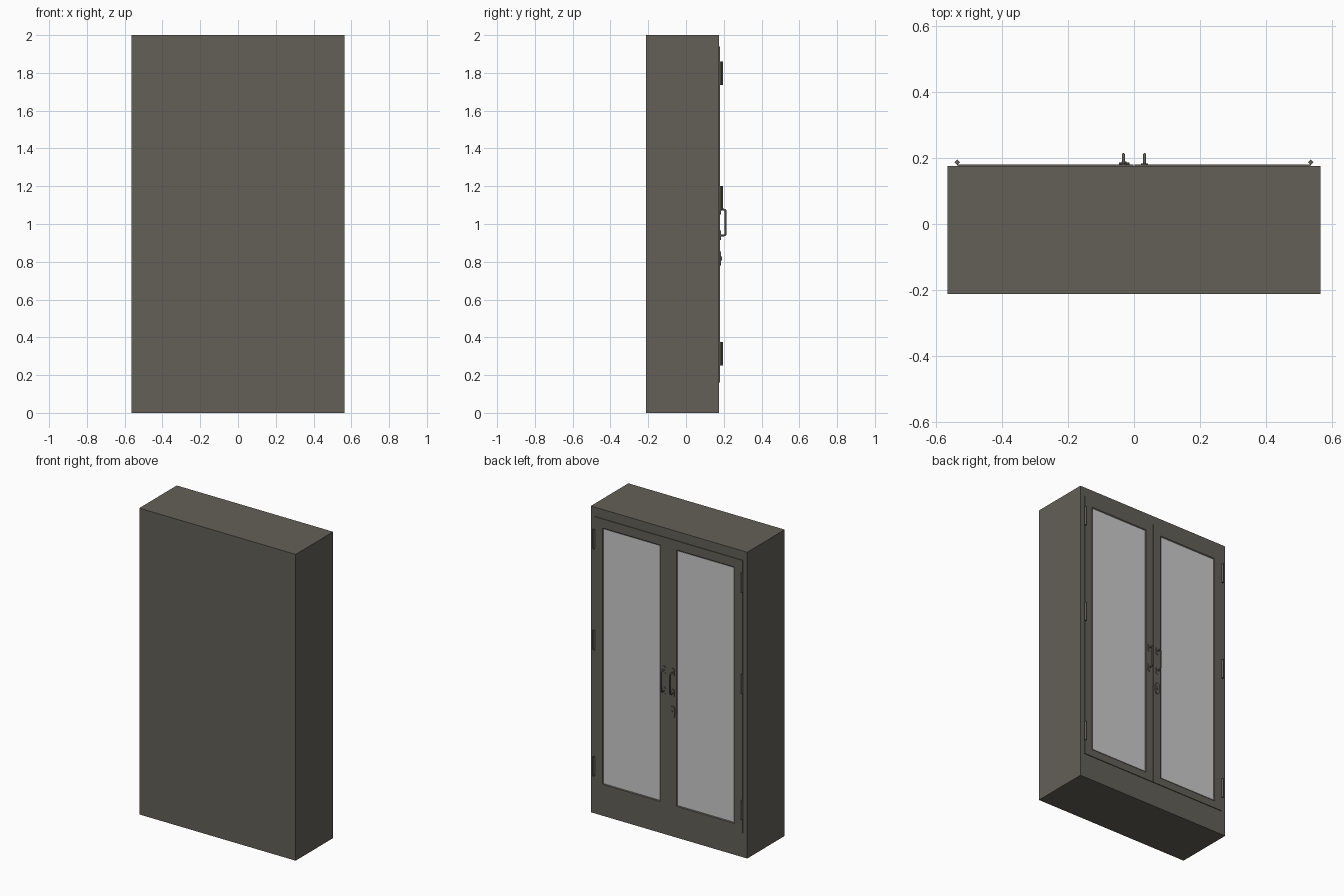
import bpy, bmesh, math
from mathutils import Vector

if "Cube" in bpy.data.objects:
    bpy.data.objects.remove(bpy.data.objects["Cube"], do_unlink=True)


def material(name, rgb):
    m = bpy.data.materials.new(name)
    m.use_nodes = True
    m.diffuse_color = (*rgb, 1)
    m.node_tree.nodes["Principled BSDF"].inputs["Base Color"].default_value = (*rgb, 1)
    return m


METAL = material("olive grey metal", (0.125, 0.117, 0.097))
GLASS = material("pale grey glass", (0.6, 0.6, 0.6))


def finish(name, bm, mat):
    bmesh.ops.recalc_face_normals(bm, faces=bm.faces)
    me = bpy.data.meshes.new(name)
    bm.to_mesh(me)
    bm.free()
    me.materials.append(mat)
    ob = bpy.data.objects.new(name, me)
    bpy.context.collection.objects.link(ob)
    return ob


def box(name, lo, hi, mat):
    bm = bmesh.new()
    bmesh.ops.create_cube(bm, size=1)
    for v in bm.verts:
        v.co = Vector([l + (h - l) * (c + 0.5) for l, h, c in zip(lo, hi, v.co)])
    return finish(name, bm, mat)


def prism(name, outline, y0, y1, mat):
    # outline in x and z, extruded along y
    bm = bmesh.new()
    face = bm.faces.new([bm.verts.new((x, y0, z)) for x, z in outline])
    ext = bmesh.ops.extrude_face_region(bm, geom=[face])["geom"]
    for v in ext:
        if isinstance(v, bmesh.types.BMVert):
            v.co.y = y1
    return finish(name, bm, mat)


def capsule(x, z, half_w, half_h, n=8):
    # upright rounded plate outline
    pts = []
    for sign in (1, -1):
        for i in range(n + 1):
            a = math.pi * i / n
            pts.append((x + sign * half_w * math.cos(a),
                        z + sign * (half_h - half_w + half_w * math.sin(a))))
    return pts


def door_frame(name, x0, x1, z0, z1, hole):
    # nested rectangles: outer edge, face, chamfer, glass seat
    hx0, hx1, hz0, hz1 = hole
    c = 0.006
    loops = [(x0, x1, z0, z1, FACE), (x0, x1, z0, z1, DOOR),
             (hx0 - c, hx1 + c, hz0 - c, hz1 + c, DOOR),
             (hx0, hx1, hz0, hz1, FACE)]
    bm = bmesh.new()
    rings = [[bm.verts.new(p) for p in ((a, y, d), (b, y, d), (b, y, e), (a, y, e))]
             for a, b, d, e, y in loops]
    for r, s in zip(rings, rings[1:] + rings[:1]):
        for i in range(4):
            j = (i + 1) % 4
            bm.faces.new((r[i], r[j], s[j], s[i]))
    return finish(name, bm, METAL)


def handle(name, x):
    # square-cornered pull with rounded bends
    cu = bpy.data.curves.new(name, "CURVE")
    cu.dimensions = "3D"
    cu.bevel_depth = 0.005
    cu.bevel_resolution = 2
    path = [(DOOR, 0.94)]
    for cz, start in ((0.95, -90), (1.066, 0)):
        for k in range(4):
            a = math.radians(start + 30 * k)
            path.append((0.2 + 0.01 * math.cos(a), cz + 0.01 * math.sin(a)))
    path.append((DOOR, 1.076))
    sp = cu.splines.new("POLY")
    sp.points.add(len(path) - 1)
    for p, (y, z) in zip(sp.points, path):
        p.co = (x, y, z, 1)
    ob = bpy.data.objects.new(name, cu)
    bpy.context.collection.objects.link(ob)
    cu.materials.append(METAL)


FACE, DOOR = 0.175, 0.18

# Carcass
box("cabinet_body", (-0.565, -0.212, 0), (0.565, FACE, 2), METAL)

for side, s in (("left", 1), ("right", -1)):
    # Door frame and glass pane
    x0, x1 = sorted((s * 0.001, s * 0.535))
    h0, h1 = sorted((s * 0.063, s * 0.472))
    door_frame(side + "_door_frame", x0, x1, 0.16, 1.94, (h0, h1, 0.213, 1.876))
    box(side + "_glass_pane", (h0, FACE - 0.005, 0.213), (h1, FACE + 0.002, 1.876), GLASS)

    # Handle with oval end plates
    handle(side + "_handle", s * 0.032)
    for label, z in (("lower", 0.94), ("upper", 1.076)):
        prism(f"{side}_{label}_handle_plate", capsule(s * 0.032, z, 0.011, 0.026),
              DOOR, 0.184, METAL)

    # Hinge barrels
    for label, z in (("lower", 0.313), ("middle", 1.138), ("upper", 1.798)):
        bm = bmesh.new()
        bmesh.ops.create_cone(bm, cap_ends=True, segments=4, radius1=0.008,
                              radius2=0.008, depth=0.125)
        ob = finish(f"{side}_{label}_hinge", bm, METAL)
        ob.location = (s * 0.535, 0.187, z)

# Lock on one door only
prism("lock_plate", capsule(-0.03, 0.817, 0.016, 0.038), DOOR, 0.186, METAL)
prism("lock_cylinder", capsule(-0.03, 0.817, 0.008, 0.01), 0.186, 0.19, METAL)
